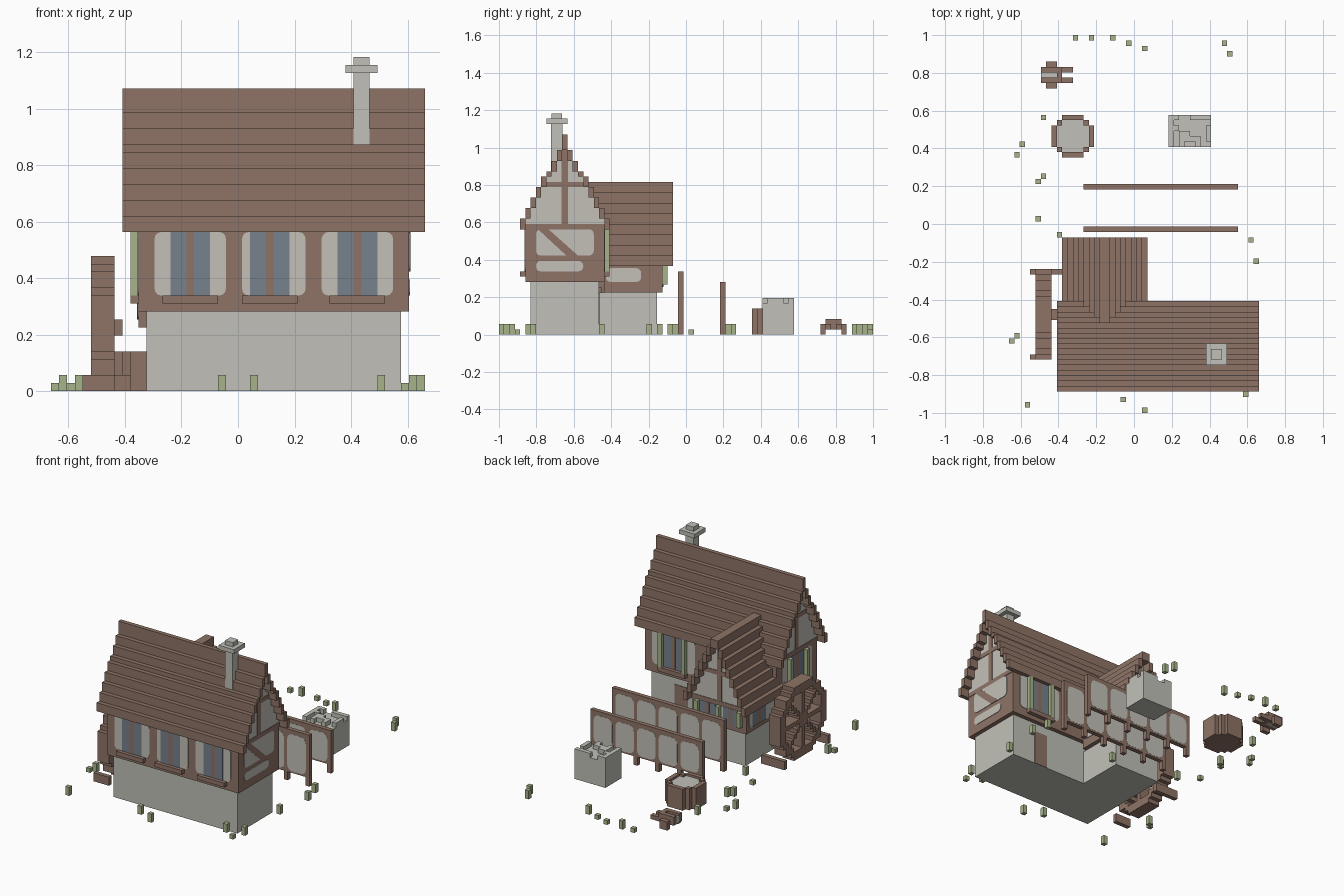
import bpy, bmesh, math, random
from mathutils import Vector

if "Cube" in bpy.data.objects:
    bpy.data.objects.remove(bpy.data.objects["Cube"])

V = 2 / 71  # one block of the model's grid


def srgb(r, g, b):
    f = lambda c: ((c / 255 + 0.055) / 1.055) ** 2.4
    return (f(r), f(g), f(b), 1)


def mat(name, *rgb):
    m = bpy.data.materials.new(name)
    m.diffuse_color = srgb(*rgb)
    m.use_nodes = True
    m.node_tree.nodes["Principled BSDF"].inputs["Base Color"].default_value = m.diffuse_color
    return m


WOOD = mat("brown wood", 143, 116, 103)
STONE = mat("grey stone", 193, 192, 184)
PLASTER = mat("pale plaster", 196, 192, 184)
GLASS = mat("blue grey glass", 119, 129, 141)
GREEN = mat("leaf green", 167, 180, 139)


def pos(i, j, k):
    return Vector(((i - 23.5) * V, (j - 35.5) * V, k * V))


def finish(name, bm, m):
    bmesh.ops.recalc_face_normals(bm, faces=bm.faces)
    me = bpy.data.meshes.new(name)
    bm.to_mesh(me)
    bm.free()
    me.materials.append(m)
    ob = bpy.data.objects.new(name, me)
    bpy.context.collection.objects.link(ob)


def boxes(name, m, *items):
    """Each item is i0, i1, j0, j1, k0, k1 in grid blocks."""
    bm = bmesh.new()
    for i0, i1, j0, j1, k0, k1 in items:
        lo, hi = pos(i0, j0, k0), pos(i1, j1, k1)
        for v in bmesh.ops.create_cube(bm, size=1)["verts"]:
            v.co = (lo + hi) / 2 + v.co * (hi - lo)
    finish(name, bm, m)


def plate(name, m, axis, p, s, pts, d=0.12):
    """Thin polygon on a wall at grid position p, facing s along the axis."""
    at = (lambda q, a, b: pos(q, a, b)) if axis == "x" else (lambda q, a, b: pos(a, q, b))
    bm = bmesh.new()
    lo = [bm.verts.new(at(p, a, b)) for a, b in pts]
    hi = [bm.verts.new(at(p + s * d, a, b)) for a, b in pts]
    bm.faces.new(lo)
    bm.faces.new(hi)
    n = len(pts)
    for q in range(n):
        bm.faces.new((lo[q], lo[(q + 1) % n], hi[(q + 1) % n], hi[q]))
    finish(name, bm, m)


def rect(a0, a1, b0, b1, c=0):
    """Rectangle, or one with rounded corners of radius c."""
    if not c:
        return [(a0, b0), (a1, b0), (a1, b1), (a0, b1)]
    corners = ((a1 - c, b0 + c, -90), (a1 - c, b1 - c, 0),
               (a0 + c, b1 - c, 90), (a0 + c, b0 + c, 180))
    return [(x + c * math.cos(math.radians(w + q)), y + c * math.sin(math.radians(w + q)))
            for x, y, w in corners for q in (0, 30, 60, 90)]


def panel(name, axis, p, s, a0, a1, b0, b1):
    plate(name, PLASTER, axis, p, s, rect(a0, a1, b0, b1, 0.9))


def window(name, axis, p, s, a, b0, b1, w=5):
    h = (w - 1) / 2
    plate(name + "_left_pane", GLASS, axis, p, s, rect(a, a + h, b0, b1), 0.18)
    plate(name + "_right_pane", GLASS, axis, p, s, rect(a + h + 1, a + w, b0, b1), 0.18)
    plate(name + "_mullion", WOOD, axis, p, s, rect(a + h, a + h + 1, b0, b1), 0.2)


# Foundations and timber storeys
boxes("main_foundation", STONE, (12, 44, 6, 19, 0, 10))
boxes("wing_foundation", STONE, (12, 24, 18.9, 30, 0, 8))
boxes("main_storey", WOOD, (11, 45, 5, 20, 10, 20))
boxes("wing_storey", WOOD, (11.01, 24.99, 19.9, 31, 8, 13))

# Main roof: stepped strips over a plaster gable core
steps = [20, 22, 24, 26, 28, 30, 31, 33, 35, 38]
roof, core = [], []
for t in range(8):
    k0, k1 = steps[t], steps[t + 1]
    roof += [(9, 47, 4 + t, 5 + t, k0, k1), (9, 47, 20 - t, 21 - t, k0, k1)]
    core.append((11, 45, 5 + t, 20 - t, k0, k1))
roof.append((9, 47, 12, 13, 35, 38))
boxes("main_roof", WOOD, *roof)
boxes("main_gables", PLASTER, *core)

# Wing roof and gable
roof, core = [], []
for t in range(8):
    k = 13 + 2 * t
    roof += [(10 + t, 11 + t, 17, 33, k, k + 2), (25 - t, 26 - t, 17, 33, k, k + 2)]
    if t < 7:
        core.append((11 + t, 25 - t, 18, 31, k, k + 2))
boxes("wing_roof", WOOD, *roof)
boxes("wing_gable", PLASTER, *core)

# Gable timbers
for side, p, s in (("left", 11, -1), ("right", 45, 1)):
    plate(side + "_gable_low_beam", WOOD, "x", p, s, rect(5, 20, 20, 21))
    plate(side + "_gable_high_beam", WOOD, "x", p, s, rect(9, 16, 28, 29))
    plate(side + "_gable_post", WOOD, "x", p, s, rect(11.9, 13.1, 21, 35), 0.11)
plate("wing_gable_low_beam", WOOD, "y", 31, 1, rect(11, 25, 13, 14))
plate("wing_gable_high_beam", WOOD, "y", 31, 1, rect(14, 22, 20, 21))
plate("wing_gable_post", WOOD, "y", 31, 1, rect(17.4, 18.6, 14, 27), 0.11)

# Front windows
sills = []
for n, (a, b, w) in enumerate(((13, 22, 15), (24, 32, 25), (34, 43, 36))):
    panel(f"front_panel_{n}", "y", 5, -1, a, b, 12, 20)
    window(f"front_window_{n}", "y", 5, -1, w, 12, 20)
    sills.append((w - 1, w + 6, 4, 5, 11, 12))
# Right wall with brace
panel("right_upper_panel", "x", 45, 1, 7, 18, 15, 20)
panel("right_lower_panel", "x", 45, 1, 7, 16, 12, 14)
plate("right_brace", WOOD, "x", 45, 1, [(7.4, 20), (9.4, 20), (15, 15), (12.8, 15)], 0.15)
# Left and back windows with shutters
panel("left_panel", "x", 11, -1, 7, 18, 12, 20)
window("left_window", "x", 11, -1, 10, 12, 20)
panel("back_panel", "y", 20, 1, 32, 43, 12, 20)
window("back_window", "y", 20, 1, 35, 12, 20)
sills += [(10, 11, 9, 16, 11, 12), (34, 41, 20, 21, 11, 12)]
boxes("window_sills", WOOD, *sills)
boxes("main_shutters", GREEN, (10, 11, 9, 10, 12, 20), (10, 11, 15, 16, 12, 20),
      (34, 35, 20, 21, 12, 20), (40, 41, 20, 21, 12, 20))
# Wing walls
panel("wing_right_panel", "x", 25, 1, 20.3, 27, 10, 12.6)
panel("wing_left_panel", "x", 11, -1, 21, 30, 9, 13)
window("wing_left_window", "x", 11, -1, 24, 9, 13)
for n, a in enumerate((13, 19)):
    panel(f"wing_back_panel_{n}", "y", 31, 1, a - 1, a + 5, 9, 13)
    window(f"wing_back_window_{n}", "y", 31, 1, a, 9, 13, 4)
boxes("wing_vines", GREEN, *[(a, a + 1, 31, 32, 9.5, 13) for a in (12, 17.5, 23)])
plate("back_door", WOOD, "y", 19, 1, rect(34.5, 38, 0, 8))

# Chimney
boxes("chimney", STONE, (38, 40, 9.9, 12.1, 31, 40), (37, 41, 9, 13, 40, 41),
      (38, 40, 10, 12, 41, 42))

# Water wheel: blocky ring, spokes and hub
cells = []
for a in range(-8, 9):
    for b in range(-8, 9):
        r = math.hypot(a, b)
        if 6.9 < r < 8.6 or r < 1.5 or (r < 7 and (a == 0 or b == 0 or abs(a) == abs(b))):
            cells.append((5, 8, 18 + a, 19 + a, 8 + b, 9 + b))
boxes("water_wheel", WOOD, *cells)
boxes("wheel_axle", WOOD, (8, 9, 17.5, 19.5, 7, 9))
boxes("wheel_boards", WOOD, (4, 8, 10, 11, 0, 2), (4, 10, 26, 27, 0, 2))

# Garden fences: timber frame, plaster fields, short legs
for name, j, h in (("near_house_fence", 34, 12), ("far_fence", 42, 10)):
    boxes(name, WOOD, (14, 43, j, j + 1, 2, h))
    legs = [14 + 5.6 * n for n in range(6)]
    boxes(name + "_legs", WOOD, *[(a, a + 1, j, j + 1, 0, 2) for a in legs])
    for n, a in enumerate(legs[:5]):
        for side, p, s in (("front", j, -1), ("back", j + 1, 1)):
            plate(f"{name}_{side}_panel_{n}", PLASTER, "y", p, s,
                  rect(a + 0.9, a + 5.7, 2.4, h - 1, 1.2), 0.03)

# Tub: eight-sided wooden wall with a pale filling
boxes("tub_wall", WOOD, (10, 14, 48, 49, 0, 5), (10, 14, 55, 56, 0, 5),
      (8, 9, 50, 54, 0, 5), (15, 16, 50, 54, 0, 5),
      (9, 10, 49, 50, 0, 5), (14, 15, 49, 50, 0, 5),
      (9, 10, 54, 55, 0, 5), (14, 15, 54, 55, 0, 5))
boxes("tub_base", WOOD, (9, 15, 50, 54, 0, 3), (10, 14, 49, 55, 0, 3))
boxes("tub_filling", STONE, (9, 15, 50, 54, 3, 4.5), (10, 14, 49, 55, 3, 4.5))

# Stone pile with uneven top
random.seed(4)
bumps = [(i, i + 1, j, j + 1, 6, 7) for i in range(30, 38) for j in range(50, 56)
         if random.random() < 0.5]
boxes("stone_pile", STONE, (30, 38, 50, 56, 0, 6), *bumps)

# Hand cart
boxes("cart_frame", WOOD, (6, 12, 62, 63, 1, 2), (6, 12, 64, 65, 1, 2),
      (6, 10, 62, 63, 2, 3), (6, 10, 64, 65, 2, 3), (9, 10, 63, 64, 1, 3))
boxes("cart_wheels", WOOD, (7, 9, 61, 62, 0, 2), (7, 9, 65, 66, 0, 2))
boxes("cart_load", STONE, (6, 9, 63, 64, 1, 2.5))

# Grass tufts
tufts = [(12, 70), (15, 70), (19, 70), (22, 69), (25, 68), (40, 69), (41, 67), (6, 55),
         (2, 50), (1, 48), (6, 44), (5, 43), (5, 36), (9, 33), (45, 32), (46, 28),
         (1, 14), (0, 13), (3, 1), (21, 2), (25, 0), (44, 3),
         (41, 5), (45, 6), (45, 19), (25, 30)]
short = {(12, 70), (19, 70), (22, 69), (2, 50), (0, 13), (44, 3), (5, 36)}
boxes("grass_tufts", GREEN, *[(i, i + 1, j, j + 1, 0, 1 if (i, j) in short else 2)
                              for i, j in tufts])
